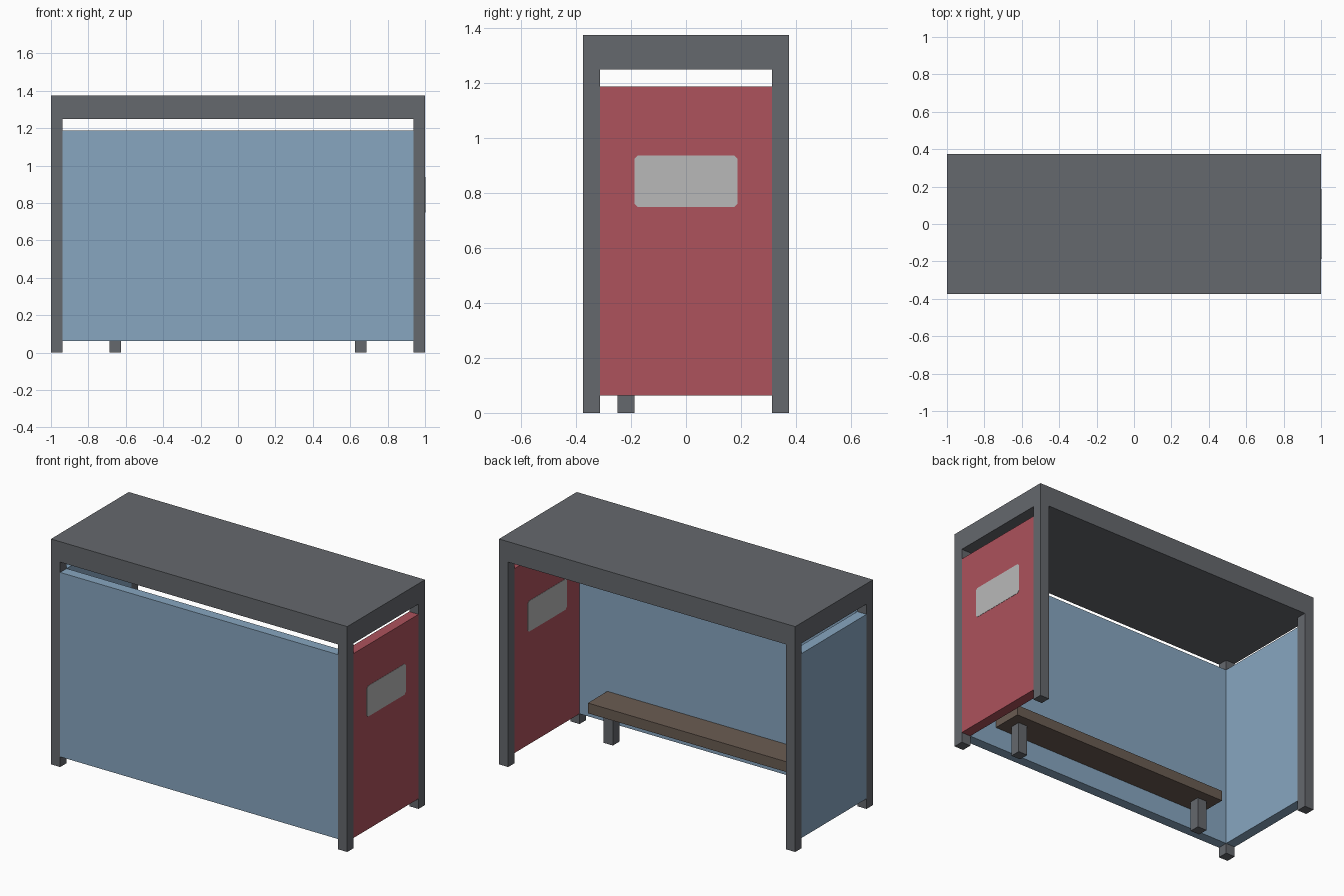
import bpy, bmesh

if "Cube" in bpy.data.objects:
    bpy.data.objects.remove(bpy.data.objects["Cube"])

U = 0.0625  # post and panel thickness


def srgb(r, g, b):
    lin = [c / 255 / 12.92 if c / 255 <= 0.04045 else ((c / 255 + 0.055) / 1.055) ** 2.4
           for c in (r, g, b)]
    return (*lin, 1.0)


def material(name, rgb):
    m = bpy.data.materials.new(name)
    m.diffuse_color = srgb(*rgb)
    m.use_nodes = True
    m.node_tree.nodes["Principled BSDF"].inputs["Base Color"].default_value = m.diffuse_color
    return m


metal = material("dark grey metal", (101, 104, 109))
glass = material("pale blue glass", (135, 166, 192))
red = material("red panel", (173, 82, 92))
paper = material("light grey sign", (185, 185, 185))
wood = material("brown wood", (106, 92, 82))


def finish(name, bm, mat):
    bmesh.ops.recalc_face_normals(bm, faces=bm.faces)
    me = bpy.data.meshes.new(name)
    bm.to_mesh(me)
    bm.free()
    me.materials.append(mat)
    ob = bpy.data.objects.new(name, me)
    bpy.context.collection.objects.link(ob)
    return ob


def box(name, x, y, z, mat):
    """Box from (min, max) ranges on each axis."""
    bm = bmesh.new()
    bmesh.ops.create_cube(bm, size=1)
    for v in bm.verts:
        v.co = [(lo + hi) / 2 + c * (hi - lo) for c, (lo, hi) in zip(v.co, (x, y, z))]
    return finish(name, bm, mat)


def sign(name, x0, x1):
    """Thin plate with clipped corners, facing along x."""
    hy, z0, z1, c = 0.1875, 0.75, 0.9375, 0.012
    pts = [(-hy + c, z0), (hy - c, z0), (hy, z0 + c), (hy, z1 - c),
           (hy - c, z1), (-hy + c, z1), (-hy, z1 - c), (-hy, z0 + c)]
    bm = bmesh.new()
    face = bm.faces.new([bm.verts.new((x0, y, z)) for y, z in pts])
    ext = bmesh.ops.extrude_face_region(bm, geom=[face])["geom"]
    for v in ext:
        if isinstance(v, bmesh.types.BMVert):
            v.co.x = x1
    return finish(name, bm, paper)


# Roof slab and four corner posts
box("roof", (-1, 1), (-0.375, 0.375), (1.25, 1.375), metal)
for sx, side in ((-1, "left"), (1, "right")):
    for sy, end in ((-1, "front"), (1, "back")):
        x = sorted((sx, sx * (1 - U)))
        y = sorted((sy * 0.375, sy * (0.375 - U)))
        box(f"{end}_{side}_post", x, y, (0, 1.25), metal)

# Wall panels between the posts
wall_z = (U, 1.1875)
box("long_glass_wall", (-1 + U, 1 - U), (-0.375, -0.375 + U), wall_z, glass)
box("side_glass_wall", (-1, -1 + U), (-0.3125, 0.3125), wall_z, glass)
box("red_side_wall", (1 - U, 1), (-0.3125, 0.3125), wall_z, red)

# Sign plates on both faces of the red wall
sign("outer_sign", 0.999, 1.0015)
sign("inner_sign", 1 - U - 0.0015, 1 - U + 0.001)

# Bench
box("bench_seat", (-0.75, 0.75), (-0.3125, -0.125), (0.1875, 0.25), wood)
for x0, side in ((-0.6875, "left"), (0.625, "right")):
    box(f"{side}_bench_leg", (x0, x0 + U), (-0.25, -0.1875), (0, 0.1875), metal)
